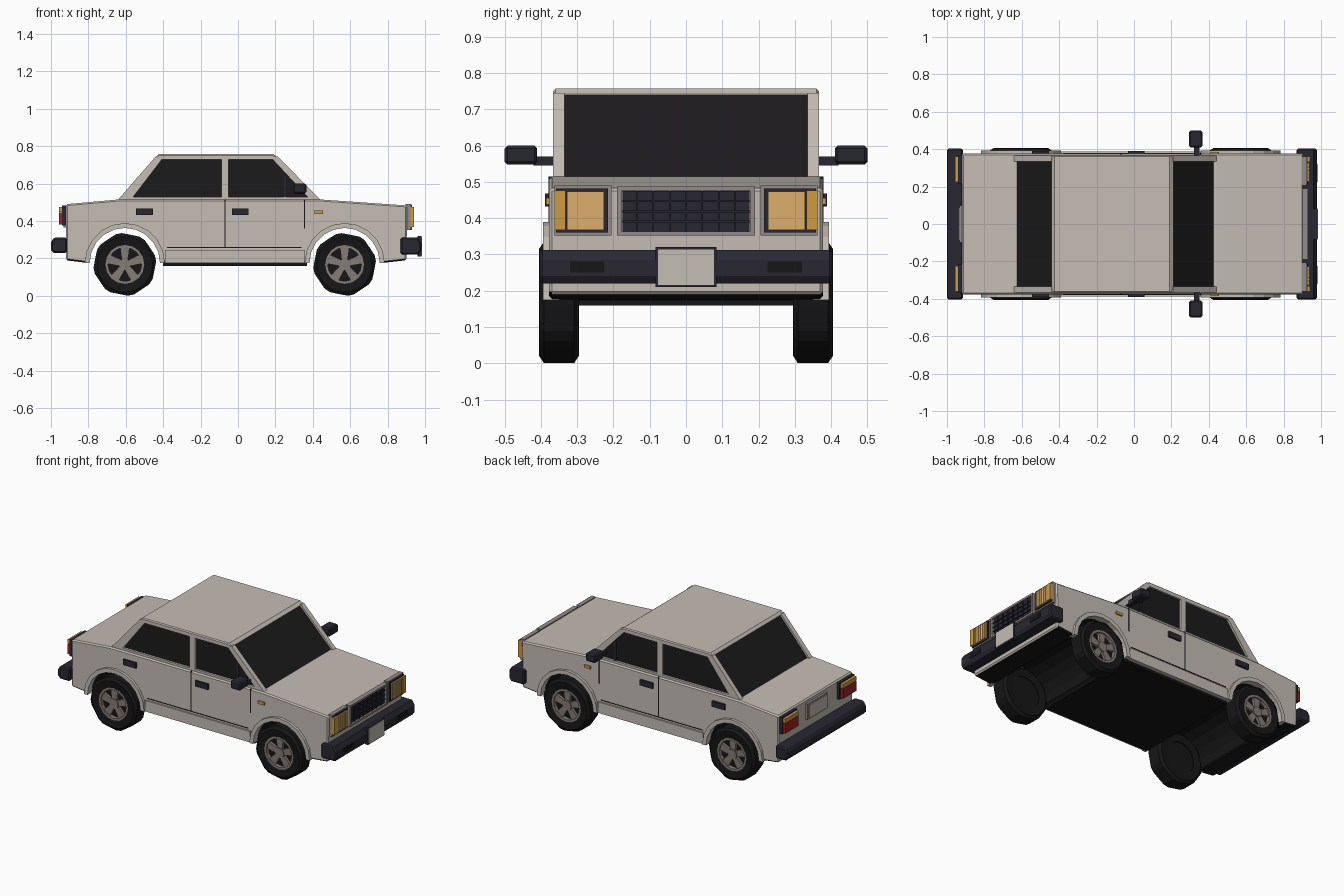
import bpy, bmesh
from math import sin, cos, pi

if "Cube" in bpy.data.objects:
    bpy.data.objects.remove(bpy.data.objects["Cube"])

def mat(name, r, g, b):
    m = bpy.data.materials.new(name)
    m.diffuse_color = (r, g, b, 1)
    m.use_nodes = True
    m.node_tree.nodes["Principled BSDF"].inputs["Base Color"].default_value = m.diffuse_color
    return m

PAINT = mat("paint", .56, .51, .46)
TRIM = mat("trim", .30, .26, .25)
DARK = mat("dark_plastic", .022, .02, .032)
BLACK = mat("black", .008, .008, .009)
GLASS = mat("glass", .012, .011, .012)
AMBER = mat("amber", .62, .33, .05)
LAMP = mat("lamp", .72, .43, .15)
RED = mat("red", .38, .015, .015)
RIM = mat("rim", .24, .20, .18)
AXLES = (-.605, .57)
WZ = .168

def finish(name, bm, *mats):
    bmesh.ops.recalc_face_normals(bm, faces=bm.faces[:])
    me = bpy.data.meshes.new(name)
    bm.to_mesh(me)
    bm.free()
    for m in mats:
        me.materials.append(m)
    ob = bpy.data.objects.new(name, me)
    bpy.context.collection.objects.link(ob)
    return ob

def add_prism(bm, pts, y0, y1):
    a = [bm.verts.new((x, y0, z)) for x, z in pts]
    b = [bm.verts.new((x, y1, z)) for x, z in pts]
    bm.faces.new(a)
    bm.faces.new(b[::-1])
    n = len(pts)
    for i in range(n):
        bm.faces.new((a[i], b[i], b[(i + 1) % n], a[(i + 1) % n]))

def prism(name, pts, y0, y1, m, mirror=False):
    bm = bmesh.new()
    add_prism(bm, pts, y0, y1)
    if mirror:
        add_prism(bm, pts, -y0, -y1)
    return finish(name, bm, m)

def box(name, x0, x1, y0, y1, z0, z1, m, mirror=False):
    return prism(name, [(x0, z0), (x1, z0), (x1, z1), (x0, z1)], y0, y1, m, mirror)

def arc(cx, cz, r, a0, a1, n):
    return [(cx + r * cos(a0 + (a1 - a0) * i / n), cz + r * sin(a0 + (a1 - a0) * i / n))
            for i in range(n + 1)]

def bevel(ob, w):
    b = ob.modifiers.new("bevel", "BEVEL")
    b.width, b.segments, b.limit_method, b.angle_limit = w, 1, "ANGLE", 1.0
    return ob

# Lower body: side profile with both wheel arches, dark underside
profile = [(-.92, .19)]
for ax in AXLES:
    profile += arc(ax, .175, .192, pi, 0, 10)
profile += [(.90, .19), (.905, .483), (.44, .515), (-.64, .515), (-.92, .49)]
bm = bmesh.new()
add_prism(bm, profile, -.377, .377)
for f in bm.faces:
    c = f.calc_center_median()
    if len(f.verts) == 4 and c.z < .4 and abs(c.x) < .88:
        f.material_index = 1
bevel(finish("body", bm, PAINT, BLACK), .008)
box("floor_pan", -.40, .37, -.36, .36, .16, .18, BLACK)

# Wheel arch flares and sills
for ax, tag in zip(AXLES, ("rear", "front")):
    ring = arc(ax, .175, .214, pi, 0, 10) + arc(ax, .175, .188, 0, pi, 10)
    prism(tag + "_arch_flare", ring, .35, .394, PAINT, True)
box("sill", -.39, .355, .36, .387, .175, .245, PAINT, True)

# Cabin: glass core, roof, pillars and rails
prism("glass", [(.43, .51), (.195, .745), (-.425, .745), (-.63, .51)], -.352, .352, GLASS)
bevel(prism("roof", [(.215, .738), (.19, .757), (-.425, .757), (-.445, .738)], -.366, .366, PAINT), .006)
pillars = {
    "front_pillar": [(.445, .51), (.212, .745), (.17, .745), (.39, .51)],
    "middle_pillar": [(-.088, .51), (-.088, .745), (-.05, .745), (-.05, .51)],
    "rear_pillar": [(-.645, .51), (-.44, .745), (-.395, .745), (-.575, .51)],
    "top_rail": [(.2, .728), (.2, .745), (-.43, .745), (-.43, .728)],
    "belt_rail": [(.42, .51), (.40, .528), (-.61, .528), (-.63, .51)]}
for name, pts in pillars.items():
    prism(name, pts, .335, .366, PAINT, True)
# Dark window rubbers just inside the pillars
windows = {"rear_window": [(-.555, .53), (-.40, .727), (-.092, .727), (-.092, .53)],
           "front_window": [(-.046, .53), (-.046, .727), (.175, .727), (.365, .53)]}
for name, pts in windows.items():
    prism(name, pts, .345, .356, GLASS, True)
box("quarter_window_bar", .245, .257, .345, .362, .52, .65, DARK, True)

# Door seams, handles, side markers, mirrors
box("door_seam_middle", -.072, -.066, .37, .379, .255, .515, BLACK, True)
box("door_seam_front", .352, .357, .37, .379, .36, .515, BLACK, True)
box("door_seam_bottom", -.38, .34, .37, .379, .255, .26, BLACK, True)
for x, tag in ((.012, "front"), (-.50, "rear")):
    box(tag + "_door_handle", x - .045, x + .045, .37, .389, .432, .468, DARK, True)
box("side_marker", .41, .455, .37, .386, .438, .456, AMBER, True)
box("mirror_arm", .32, .35, .34, .42, .545, .57, DARK, True)
bevel(box("mirror", .295, .365, .41, .50, .548, .60, DARK, True), .008)

# Bumpers with plate and fog lamps
bevel(prism("front_bumper", [(.87, .22), (.965, .22), (.978, .24), (.978, .285), (.96, .312), (.87, .312)],
            -.403, .403, DARK), .008)
bevel(prism("rear_bumper", [(-.915, .23), (-.985, .23), (-1, .245), (-1, .285), (-.985, .312), (-.915, .312)],
            -.403, .403, DARK), .008)
box("front_plate_frame", .96, .982, -.084, .084, .21, .32, DARK)
box("front_plate", .97, .985, -.077, .077, .216, .314, PAINT)
box("fog_lamp", .97, .981, .225, .32, .25, .28, BLACK, True)

# Grille
box("grille", .90, .918, -.175, .175, .362, .475, DARK)
for z in (.352, .476):
    box("grille_frame", .90, .93, -.19, .19, z, z + .012, TRIM)
box("grille_frame_side", .90, .93, .177, .19, .352, .488, TRIM, True)
for i in range(3):
    z = .388 + i * .028
    box("grille_slat", .90, .924, -.178, .178, z, z + .005, DARK)
for i in range(7):
    y = -.135 + i * .045
    box("grille_bar", .90, .923, y - .002, y + .002, .362, .475, DARK)

# Headlights with ribs and wrap-round indicators
box("headlight_frame", .895, .922, .205, .362, .352, .49, TRIM, True)
box("headlight_bezel", .90, .928, .215, .358, .36, .482, DARK, True)
box("headlight", .90, .936, .226, .328, .368, .474, LAMP, True)
for i in range(5):
    y = .236 + i * .02
    box("headlight_rib", .93, .94, y - .003, y + .003, .37, .472, LAMP, True)
box("indicator", .90, .94, .332, .362, .368, .476, AMBER, True)

# Tail lights and rear plate panel
box("tail_light_frame", -.94, -.915, .215, .366, .375, .482, DARK, True)
box("tail_light", -.958, -.915, .225, .36, .382, .445, RED, True)
box("tail_indicator", -.958, -.915, .225, .36, .448, .475, AMBER, True)
box("rear_plate_frame", -.934, -.915, -.10, .10, .365, .465, TRIM)
box("rear_plate", -.938, -.915, -.088, .088, .375, .455, PAINT)

# Wheels: lathed tyre with tread notches, spoked rim
def wheel(tag, cx, s):
    bm = bmesh.new()
    prof = [(.10, .398), (.148, .405), (.168, .392), (.168, .308), (.148, .295), (.10, .30)]
    n = 32
    rings = []
    for i in range(n):
        a = 2 * pi * (i + .5) / n
        k = .006 if i // 2 % 2 else 0
        rings.append([bm.verts.new((cx + (r - (k if r > .16 else 0)) * cos(a), s * y,
                                    WZ + (r - (k if r > .16 else 0)) * sin(a))) for r, y in prof])
    for i in range(n):
        p, q = rings[i], rings[(i + 1) % n]
        for j in range(6):
            k = (j + 1) % 6
            bm.faces.new((p[j], p[k], q[k], q[j]))
    finish(tag + "_tyre", bm, BLACK)
    prism(tag + "_wheel_back", arc(cx, WZ, .102, 0, 2 * pi * 15 / 16, 15), s * .305, s * .375, BLACK)
    bm = bmesh.new()
    for i in range(16):
        a0, a1 = 2 * pi * i / 16, 2 * pi * (i + 1) / 16
        add_prism(bm, arc(cx, WZ, .104, a0, a1, 1) + arc(cx, WZ, .09, a1, a0, 1), s * .37, s * .40)
    for i in range(5):
        a = 2 * pi * i / 5 + pi / 2
        add_prism(bm, arc(cx, WZ, .095, a - .27, a + .27, 1) + arc(cx, WZ, .025, a + .7, a - .7, 1),
                  s * .37, s * .392)
    add_prism(bm, arc(cx, WZ, .032, 0, 2 * pi * 9 / 10, 9), s * .37, s * .398)
    finish(tag + "_rim", bm, RIM)

for ax, end in zip(AXLES, ("rear", "front")):
    for s, side in ((1, "left"), (-1, "right")):
        wheel(end + "_" + side, ax, s)
